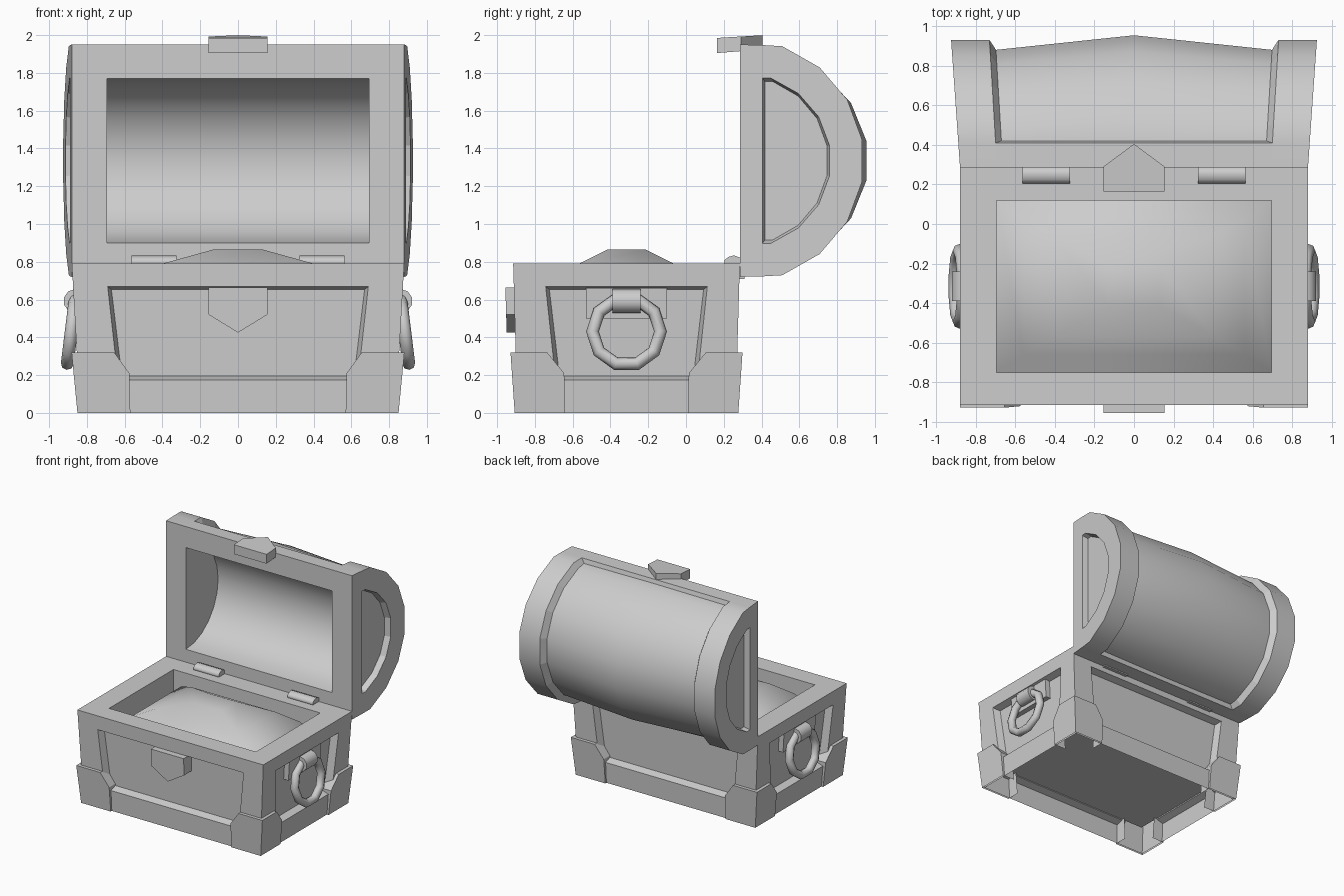
import bpy, bmesh, math
from mathutils import Matrix

cube = bpy.data.objects.get("Cube")
if cube:
    bpy.data.objects.remove(cube, do_unlink=True)

grey = bpy.data.materials.new("plain_grey")
grey.use_nodes = True
COLOR = (0.61, 0.61, 0.61, 1)
grey.diffuse_color = COLOR
grey.node_tree.nodes["Principled BSDF"].inputs["Base Color"].default_value = COLOR

CY = -0.315          # centre of the box in y
RIM = 0.79           # height of the box rim
BACK, LIDZ = 0.285, 1.335   # hinge plane and centre height of the open lid


def finish(name, bm, recalc=True):
    bmesh.ops.remove_doubles(bm, verts=bm.verts, dist=0.0005)
    if recalc:
        bmesh.ops.recalc_face_normals(bm, faces=bm.faces)
    me = bpy.data.meshes.new(name)
    bm.to_mesh(me)
    bm.free()
    me.materials.append(grey)
    ob = bpy.data.objects.new(name, me)
    bpy.context.collection.objects.link(ob)
    return ob


def loft(bm, loops, cyclic=True, cap_start=False, cap_end=False, smooth=False):
    """Bridge loops of equal length with quads, optionally closing the ends."""
    rows = [[bm.verts.new(p) for p in loop] for loop in loops]
    n = len(rows[0])
    for a, b in zip(rows, rows[1:]):
        for i in range(n if cyclic else n - 1):
            j = (i + 1) % n
            bm.faces.new((a[i], a[j], b[j], b[i])).smooth = smooth
    if cap_start:
        bm.faces.new(rows[0])
    if cap_end:
        bm.faces.new(rows[-1])


def prism(name, *loops, smooth=False):
    bm = bmesh.new()
    loft(bm, loops, cap_start=True, cap_end=True, smooth=smooth)
    return finish(name, bm)


def rect(hx, hy, z, cy=CY, cx=0):
    return [(cx + sx * hx, cy + sy * hy, z) for sx, sy in ((-1, -1), (1, -1), (1, 1), (-1, 1))]


def half_x(z):
    return 0.835 + 0.045 * z / RIM


def half_y(z):
    return 0.577 + 0.023 * z / RIM


def on_front(u, z, s, off=0):
    return (u, CY + s * (half_y(z) + off), z)


def on_side(u, z, s, off=0):
    return (s * (half_x(z) + off), CY + u, z)


# Box: four tapered walls with sunken panels, rim and cavity
bm = bmesh.new()
walls = [(on_front, half_x, (0.69, 0.635)), (on_side, half_y, (0.428, 0.375))]
for place, half, (top, low) in walls:
    for s in (-1, 1):
        def quad(ut, zt, ub, zb, off=0):
            return [place(u, z, s, off) for u, z in ((-ut, zt), (ut, zt), (ub, zb), (-ub, zb))]
        loft(bm, [quad(half(RIM), RIM, half(0), 0),
                  quad(top, 0.67, low, 0.175),
                  quad(top - 0.02, 0.652, low - 0.02, 0.195, -0.06)], cap_end=True)
loft(bm, [rect(half_x(RIM), half_y(RIM), RIM), rect(0.695, 0.435, RIM), rect(0.695, 0.435, 0.5)])
finish("box_body", bm)

# Underside floor, set up inside the base
bm = bmesh.new()
bm.faces.new([bm.verts.new(p) for p in reversed(rect(0.78, 0.52, 0.2))])
finish("box_floor", bm, False)

# Heap of contents
bm = bmesh.new()
loft(bm, [rect(0.695, 0.435, 0.59), rect(0.56, 0.345, 0.715), rect(0.4, 0.25, RIM),
          rect(0.13, 0.1, 0.865)], cap_end=True, smooth=True)
for f in bm.faces:
    f.smooth = True
finish("contents_heap", bm)

# Corner guards, open underneath, with ends reaching into the base
for sx in (-1, 1):
    for sy in (-1, 1):
        def boundary(base):
            def off(z):
                return base + 0.04 * z
            corner = [(sx * (half_x(z) + off(z)), CY + sy * (half_y(z) + off(z)), z) for z in (0.32, 0)]
            front = [on_front(sx * u, z, sy, off(z)) for u, z in ((0.57, 0), (0.575, 0.21), (0.655, 0.32))]
            side = [on_side(sy * u, z, sx, off(z)) for u, z in ((0.42, 0.32), (0.33, 0.21), (0.325, 0))]
            return front + corner[:1] + side + corner[1:]
        bm = bmesh.new()
        outer = boundary(0.015)
        loft(bm, [outer[:7], boundary(-0.1)[:7]], cyclic=False)
        for ids in ((7, 0, 1, 2, 3), (7, 3, 4, 5, 6)):
            bm.faces.new([bm.verts.new(outer[i]) for i in ids])
        finish("corner_guard", bm)

# Front lock plate
shape = [(-0.155, 0.665), (0.155, 0.665), (0.155, 0.52), (0, 0.425), (-0.155, 0.52)]
prism("lock_plate", *[[on_front(u, z, -1, o) for u, z in shape] for o in (0.045, -0.07)])

# Ring handles with mounts on both sides
TILT = math.radians(7)
for s in (-1, 1):
    plate = [(-0.215, 0.66), (0.215, 0.66), (0.215, 0.5), (-0.215, 0.5)]
    prism("handle_plate", *[[on_side(u, z, s, o) for u, z in plate] for o in (-0.015, -0.07)])
    lug = [(0.862 + 0.062 * math.cos(a), 0.592 + 0.064 * math.sin(a))
           for a in (math.tau * (i + 0.5) / 10 for i in range(10))]
    prism("handle_lug", *[[(s * x, CY + u, z) for x, z in lug] for u in (-0.075, 0.075)], smooth=True)
    bpy.ops.mesh.primitive_torus_add(
        major_radius=0.18, minor_radius=0.034, major_segments=10, minor_segments=8,
        location=(s * 0.883, CY, 0.43), rotation=(0, s * (math.pi / 2 - TILT), 0))
    ring = bpy.context.object
    ring.name = "ring_handle"
    ring.data.transform(Matrix.Rotation(math.pi / 2, 4, 'Z'))
    ring.data.materials.append(grey)
    bpy.ops.object.shade_smooth_by_angle(angle=math.radians(50))

# Lid profiles, from top edge over the back to bottom edge
ANGLES = [math.radians(a) for a in range(70, -71, -20)]


def profile(ry, rz, *starts):
    """Arc with extra (y, half height) points mirrored onto both ends."""
    return ([(y, LIDZ + h) for y, h in starts]
            + [(BACK + ry * math.cos(a), LIDZ + rz * math.sin(a)) for a in ANGLES]
            + [(y, LIDZ - h) for y, h in reversed(starts)])


def inner_x(y):
    return 0.70 + 0.06 * (y - 0.41)


def barrel_x(y):
    return inner_x(y) - 0.03


def outer_x(y):
    return 0.88 + 0.07 * (y - BACK)


def at_x(points, t, fx):
    return [(t * fx(y), y, z) for y, z in points]


cap = profile(0.657, 0.645, (BACK, 0.615), (0.41, 0.612))
panel = profile(0.482, 0.465, (0.405, 0.437), (0.42, 0.437))
sunk = [(0.58 + (y - 0.58) * 0.93, LIDZ + (z - LIDZ) * 0.96) for y, z in panel]
barrel_end = profile(0.605, 0.595, (0.42, 0.575))
barrel_mid = profile(0.68, 0.61, (0.42, 0.58))

# Lid: flared ends, bulging barrel, front rails and hollow inside
bm = bmesh.new()
for s, edge, rim in ((1, 0, 1), (-1, -1, -2)):
    loft(bm, [at_x(sunk, s, lambda y: outer_x(y) - 0.05), at_x(panel, s, outer_x),
              at_x(cap, s, outer_x)], cap_start=True)
    loft(bm, [at_x(cap, s, outer_x), at_x(cap, s, inner_x)], cyclic=False, smooth=True)
    loft(bm, [[(s * f(BACK), BACK, LIDZ + k * 0.615) for k in (1, -1)]
              for f in (outer_x, inner_x)], cyclic=False)
    loft(bm, [at_x(cap[1:-1], s, inner_x), at_x(barrel_end, s, barrel_x)], cyclic=False)
    rail = [cap[rim], cap[edge], (BACK, LIDZ + s * 0.435)]
    rows = []
    for t, barrel in ((-1, barrel_end), (0, barrel_mid), (1, barrel_end)):
        rows.append(at_x([barrel[edge]], t, barrel_x) + at_x(rail, t, inner_x))
    loft(bm, rows, cyclic=False)
loft(bm, [at_x(barrel_end, -1, barrel_x), at_x(barrel_mid, 0, barrel_x),
          at_x(barrel_end, 1, barrel_x)], cyclic=False, smooth=True)
hollow = [(BACK + 0.435 * math.sin(a), LIDZ + 0.435 * math.cos(a))
          for a in (math.pi * i / 12 for i in range(13))]
loft(bm, [at_x(hollow, t, lambda y: inner_x(BACK)) for t in (-1, 0, 1)],
     cyclic=False, cap_start=True, cap_end=True, smooth=True)
finish("lid", bm)

# Lid hasp
top = [(-0.155, 0.165), (0.155, 0.165), (0.155, 0.29), (0, 0.405), (-0.155, 0.29)]
prism("lid_hasp", [(x, y, 1.905 + 0.08 * (y - 0.165)) for x, y in top],
      [(x, y, 1.985 + 0.06 * (y - 0.165)) for x, y in top])

# Hinges: knuckle above the rim and a leaf behind
knuckle = [(0.205, 0.78), (0.205, 0.81), (0.225, 0.826), (0.255, 0.834), (0.285, 0.822), (0.295, 0.78)]
for s in (-1, 1):
    prism("hinge", *[[(s * x, y, z) for y, z in knuckle] for x in (0.325, 0.565)], smooth=True)
    prism("hinge_leaf", *[rect(0.12, 0.02, z, 0.29, s * 0.445) for z in (0.71, 0.78)])
